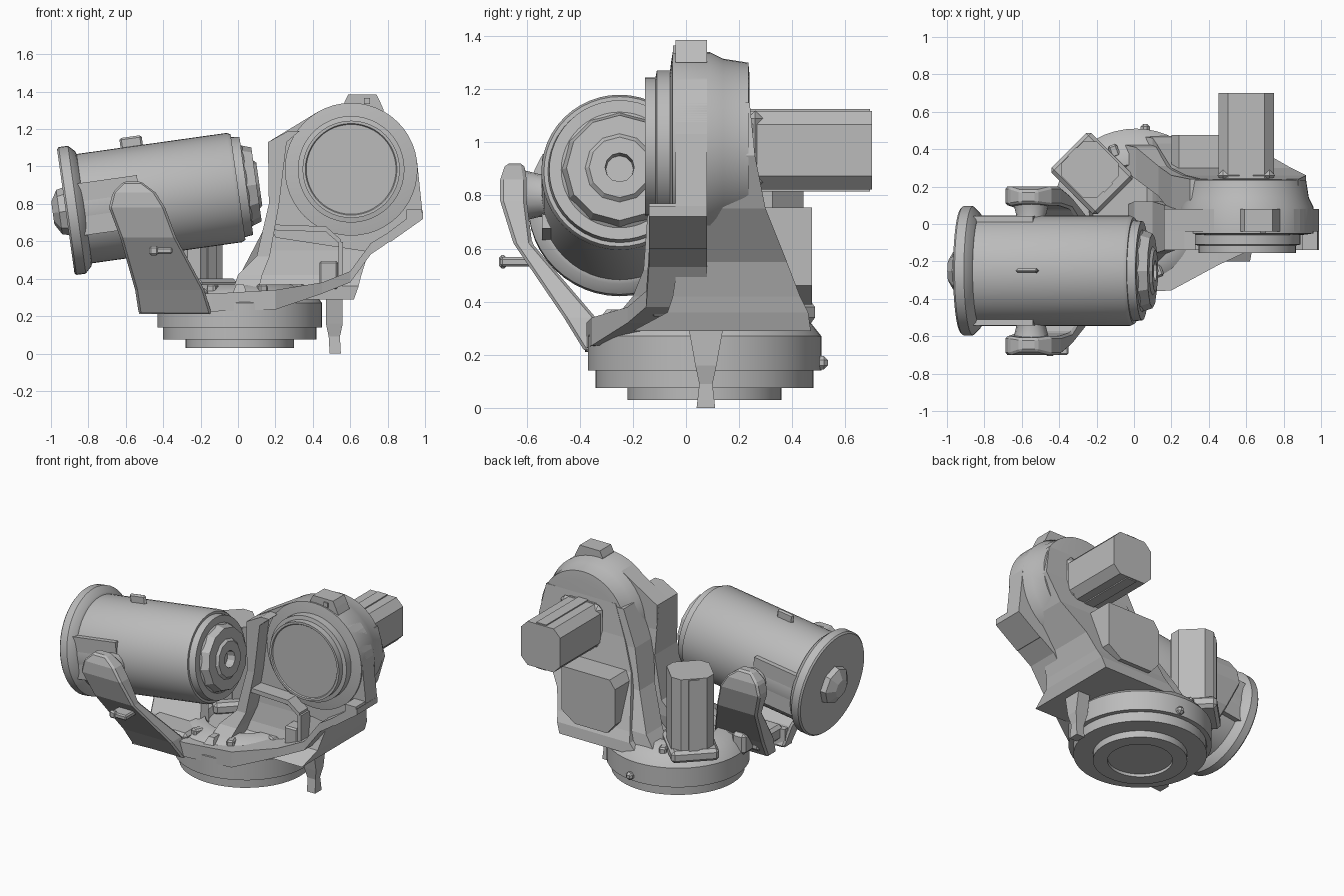
import bpy, bmesh
from math import radians, cos, sin, pi
from mathutils import Matrix, Vector

default = bpy.data.objects.get("Cube")
if default:
    bpy.data.objects.remove(default, do_unlink=True)

# One plain metal grey
metal = bpy.data.materials.new("metal_grey")
metal.use_nodes = True
GREY = (.5, .5, .5, 1)
metal.diffuse_color = GREY
metal.node_tree.nodes["Principled BSDF"].inputs["Base Color"].default_value = GREY


def finish(name, bm, matrix=Matrix(), smooth=False, bevel=0):
    bmesh.ops.transform(bm, matrix=matrix, verts=bm.verts)
    bmesh.ops.recalc_face_normals(bm, faces=bm.faces)
    mesh = bpy.data.meshes.new(name)
    bm.to_mesh(mesh)
    bm.free()
    mesh.materials.append(metal)
    if smooth:
        mesh.shade_smooth()
        mesh.set_sharp_from_angle(angle=radians(30))
    ob = bpy.data.objects.new(name, mesh)
    bpy.context.collection.objects.link(ob)
    if bevel:
        mod = ob.modifiers.new("chamfer", "BEVEL")
        mod.width = bevel
        mod.segments = 1
    return ob


def lathe(name, profile, matrix, sides=48, smooth=True):
    """Spin (radius, height) points round z, then place them."""
    bm = bmesh.new()
    verts = [bm.verts.new((r, 0, h)) for r, h in profile]
    edges = [bm.edges.new(pair) for pair in zip(verts, verts[1:])]
    bmesh.ops.spin(bm, geom=verts + edges, axis=(0, 0, 1), cent=(0, 0, 0),
                   angle=2 * pi, steps=sides)
    bmesh.ops.remove_doubles(bm, verts=bm.verts, dist=.0005)
    return finish(name, bm, matrix, smooth)


def loft(name, rows, along="z", bevel=0):
    """Join rectangles (position, a0, a1, b0, b1) stacked along z or x."""
    bm = bmesh.new()
    rings = []
    for p, a0, a1, b0, b1 in rows:
        corners = [(a0, b0), (a1, b0), (a1, b1), (a0, b1)]
        rings.append([bm.verts.new((a, b, p) if along == "z" else (p, a, b))
                      for a, b in corners])
    for low, high in zip(rings, rings[1:]):
        for i in range(len(low)):
            j = (i + 1) % len(low)
            bm.faces.new((low[i], low[j], high[j], high[i]))
    bm.faces.new(rings[0])
    bm.faces.new(rings[-1])
    return finish(name, bm, bevel=bevel)


def box(name, centre, size, turn=Matrix(), bevel=0):
    bm = bmesh.new()
    bmesh.ops.create_cube(bm, size=1)
    scale = Matrix.Diagonal((*size, 1))
    return finish(name, bm, Matrix.Translation(centre) @ turn @ scale, bevel=bevel)


def hull(name, outline, y0, y1):
    """Convex plate from x, z points between two y values."""
    bm = bmesh.new()
    for x, z in outline:
        for y in (y0, y1):
            bm.verts.new((x, y, z))
    bmesh.ops.convex_hull(bm, input=bm.verts)
    bmesh.ops.dissolve_limit(bm, angle_limit=radians(1), verts=bm.verts, edges=bm.edges)
    return finish(name, bm)


# Stepped turntable base
lathe("turntable_base",
      [(0, .05), (.2, .05), (.2, .03), (.29, .03), (.29, .075), (.41, .075),
       (.41, .14), (.44, .14), (.44, .27), (.4, .32), (.31, .37), (.25, .37),
       (.23, .33), (0, .33)],
      Matrix.Translation((.01, .07, 0)))
for i in range(8):
    a = radians(45 * i + 20)
    box("deck_lug", (.01 + .34 * cos(a), .07 + .34 * sin(a), .34), (.07, .05, .06),
        Matrix.Rotation(a, 4, "Z"), bevel=.01)
box("rim_latch", (.06, .51, .17), (.05, .05, .05), bevel=.015)
loft("deck_wedge", [(.29, -.04, .06, -.36, -.24), (.37, -.01, .03, -.3, -.24)])

# Tilted drum, modelled along its own axis
drum = Matrix.Translation((0, -.25, .89)) @ Matrix.Rotation(radians(82), 4, "Y")
lathe("drum",
      [(0, -.93), (.335, -.93), (.345, -.92), (.345, -.87), (.31, -.835), (.295, -.83),
       (.295, -.02), (.285, 0), (.27, 0), (.265, .045), (.22, .045), (.2, .06), (0, .06)],
      drum)
lathe("drum_nose", [(.22, .04), (.2, .1), (.13, .1), (.115, .115), (.055, .115),
                    (.05, .03), (0, .03)], drum, sides=12, smooth=False)
lathe("drum_rear_hub", [(0, -1), (.06, -1), (.12, -.965), (.13, -.92)],
      drum, sides=8, smooth=False)
tilt = Matrix.Rotation(radians(-8), 4, "Y")
box("drum_top_key", (-.57, -.25, 1.12), (.12, .022, .08), tilt, bevel=.01)

# Side plates, trunnions and the mirrored fork arms carrying the drum
for name, side in (("front", -1), ("rear", 1)):
    box(name + "_drum_plate", (-.7, -.25 + side * .262, .79), (.36, .06, .28), tilt)
    pin = Matrix.Translation((-.55, -.25 + side * .3, .8)) @ Matrix.Rotation(pi / 2, 4, "X")
    lathe(name + "_trunnion", [(0, -.08), (.1, -.08), (.08, 0), (.1, .08), (0, .08)],
          pin, sides=16)
    arm = [(.21, -.53, -.14, .13, .03), (.34, -.55, -.18, .21, .09),
           (.62, -.63, -.33, .4, .33), (.78, -.69, -.39, .45, .35),
           (.86, -.67, -.44, .45, .35), (.92, -.61, -.52, .43, .36)]
    loft(name + "_fork_arm", [(z, x0, x1, -.25 + side * far, -.25 + side * near)
                              for z, x0, x1, far, near in arm], bevel=.012)
box("fork_foot", (-.33, -.2, .3), (.34, .26, .1), bevel=.02)
box("rear_arm_bracket", (-.4, -.04, .32), (.1, .12, .14), bevel=.02)
box("arm_lever", (-.41, -.64, .55), (.12, .12, .035), bevel=.008)
box("arm_lever_knob", (-.45, -.69, .55), (.05, .03, .05), bevel=.01)

# Front skirt sweeping from the fork foot up to the right corner
loft("front_skirt",
     [(-.53, -.38, -.3, .21, .33), (-.14, -.375, -.2, .225, .32),
      (.2, -.355, -.15, .235, .34), (.45, -.22, -.04, .32, .38),
      (.6, -.15, .08, .38, .44), (.71, -.14, .08, .53, .59),
      (.99, -.14, .08, .72, .76)], along="x")

# Upright body with its recessed front
loft("upright_body",
     [(.29, .03, .62, -.2, .47), (.36, .1, .645, -.07, .46), (.42, .12, .66, -.05, .43),
      (.55, .15, .7, -.03, .38), (.75, .2, .84, -.02, .3),
      (.95, .28, .92, -.02, .26), (1.15, .36, .88, -.02, .24)])
loft("left_rim",
     [(.3, -.04, .1, -.3, .1), (.42, .0, .13, -.2, .12), (.52, .1, .17, -.16, .12),
      (.8, .165, .22, -.14, .1), (1.13, .16, .26, -.14, .06),
      (1.19, .27, .33, -.14, .06)])
loft("rear_left_flange",
     [(.3, -.08, .12, .3, .43), (.42, .01, .2, .24, .41), (.65, .13, .24, .15, .31),
      (.9, .2, .3, .06, .26), (1.13, .3, .4, .06, .24)])
loft("recess_brow",
     [(.18, -.14, .02, .66, .69), (.47, -.14, .02, .65, .68), (.55, -.13, .02, .58, .61)],
     along="x")
box("recess_wall", (.55, -.06, .48), (.025, .14, .23))
box("recess_block", (.485, -.07, .42), (.1, .12, .15), bevel=.01)

# Round head: cornered plate, stepped cap and rear boss
centre = Vector((.605, 0, .985))
circle = [(centre.x + .355 * cos(i * pi / 24), centre.z + .355 * sin(i * pi / 24))
          for i in range(48)]
hull("head_plate", circle + [(.16, 1.13), (.17, .68), (.97, .9), (.99, .72), (.72, .54),
                             (.2, .62)], -.04, .08)
facing = Matrix.Translation(centre) @ Matrix.Rotation(pi / 2, 4, "X")
lathe("head_cap",
      [(0, -.24), (.26, -.24), (.315, -.235), (.33, -.14), (.355, -.09), (.355, .05),
       (.325, .055), (.285, .06), (.285, .11), (.26, .115), (.26, .155), (.245, .155),
       (.24, .148), (0, .148)], facing)
loft("corner_tab", [(.6, .74, .82, -.14, .08), (.72, .9, .99, -.14, .08),
                    (.77, .9, .98, -.14, -.02)])
loft("top_clamp", [(1.3, .56, .78, -.04, .08), (1.345, .57, .76, -.04, .08),
                   (1.385, .59, .74, -.04, .08)])
box("clamp_bolt", (.69, -.04, 1.35), (.03, .018, .03))


# Motors: chamfered blocks with a raised rib on two sides
def motor(name, place, length, width):
    bm = bmesh.new()
    bmesh.ops.create_cube(bm, size=1)
    bmesh.ops.scale(bm, vec=(width, width, length), verts=bm.verts)
    upright = [e for e in bm.edges if abs(e.verts[0].co.z - e.verts[1].co.z) > .1]
    bmesh.ops.bevel(bm, geom=upright, offset=.05, segments=1, affect="EDGES")
    finish(name + "_body", bm, place)
    bm = bmesh.new()
    bmesh.ops.create_cube(bm, size=1)
    bmesh.ops.scale(bm, vec=(width * .25, width * 1.05, length * .97), verts=bm.verts)
    finish(name + "_rib", bm, place)


motor("head_motor", Matrix.Translation((.6, .45, .97)) @ Matrix.Rotation(pi / 2, 4, "X"),
      .5, .295)
box("head_motor_mount", (.6, .26, .97), (.31, .06, .3), bevel=.03)
turn = Matrix.Rotation(pi / 4, 4, "Z")
motor("deck_motor", Matrix.Translation((-.235, .29, .63)) @ turn, .5, .265)
box("deck_motor_mount", (-.225, .27, .36), (.3, .35, .08), turn, bevel=.02)

# Rear gearbox with clipped corners
hull("rear_gearbox", [(.2, .7), (.24, .755), (.6, .755), (.6, .46), (.5, .39),
                      (.26, .39), (.2, .46)], .2, .475)

# Support pin hanging under the body
loft("support_pin", [(0, .49, .55, .04, .11), (.09, .485, .545, .05, .1),
                     (.16, .47, .56, .035, .115), (.3, .47, .56, .01, .14),
                     (.5, .48, .6, .0, .14)])
